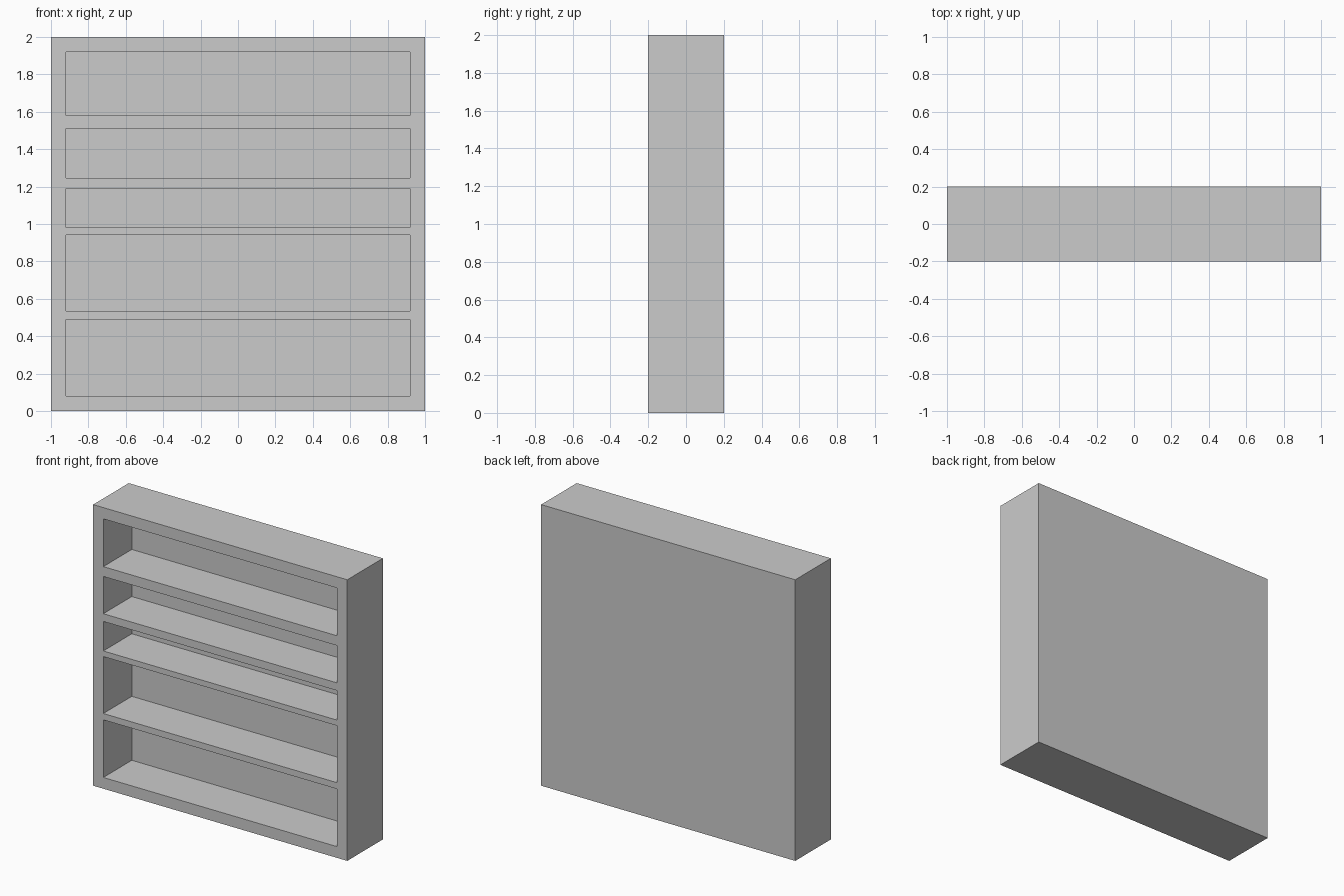
import bpy
import bmesh

if "Cube" in bpy.data.objects:
    bpy.data.objects.remove(bpy.data.objects["Cube"], do_unlink=True)

grey = bpy.data.materials.new("light grey")
grey.use_nodes = True
colour = (0.6, 0.6, 0.6, 1)
grey.diffuse_color = colour
grey.node_tree.nodes["Principled BSDF"].inputs["Base Color"].default_value = colour

FRONT, BACK = -0.2, 0.2
INNER_BACK = 0.12
SIDE = 0.92
# Bottom and top height of each compartment
BAYS = [(0.08, 0.49), (0.535, 0.94), (0.98, 1.19), (1.245, 1.51), (1.58, 1.92)]

# Front face cut into a grid of strips, so the bays can be pushed in
xs = [-1, -SIDE, SIDE, 1]
zs = [0] + [z for bay in BAYS for z in bay] + [2]
bm = bmesh.new()
grid = [[bm.verts.new((x, FRONT, z)) for x in xs] for z in zs]
bays = []
for row in range(len(zs) - 1):
    for col in range(len(xs) - 1):
        low, high = grid[row], grid[row + 1]
        face = bm.faces.new((low[col], low[col + 1], high[col + 1], high[col]))
        if col == 1 and row % 2 == 1:
            bays.append(face)

# Outer case: extrude the rim back and close it
rim = [e for e in bm.edges if e.is_boundary]
made = bmesh.ops.extrude_edge_only(bm, edges=rim)["geom"]
for v in made:
    if isinstance(v, bmesh.types.BMVert):
        v.co.y = BACK
bmesh.ops.contextual_create(bm, geom=[e for e in bm.edges if e.is_boundary])

# Compartments: push each bay face inwards
for face in bays:
    inner = bmesh.ops.extrude_discrete_faces(bm, faces=[face])["faces"][0]
    for v in inner.verts:
        v.co.y = INNER_BACK

# Merge coplanar strips into clean flat panels
bmesh.ops.dissolve_limit(bm, angle_limit=0.01, verts=bm.verts, edges=bm.edges)
bmesh.ops.recalc_face_normals(bm, faces=bm.faces)

mesh = bpy.data.meshes.new("shelf_unit")
bm.to_mesh(mesh)
bm.free()
mesh.materials.append(grey)
shelf_unit = bpy.data.objects.new("shelf_unit", mesh)
bpy.context.collection.objects.link(shelf_unit)
